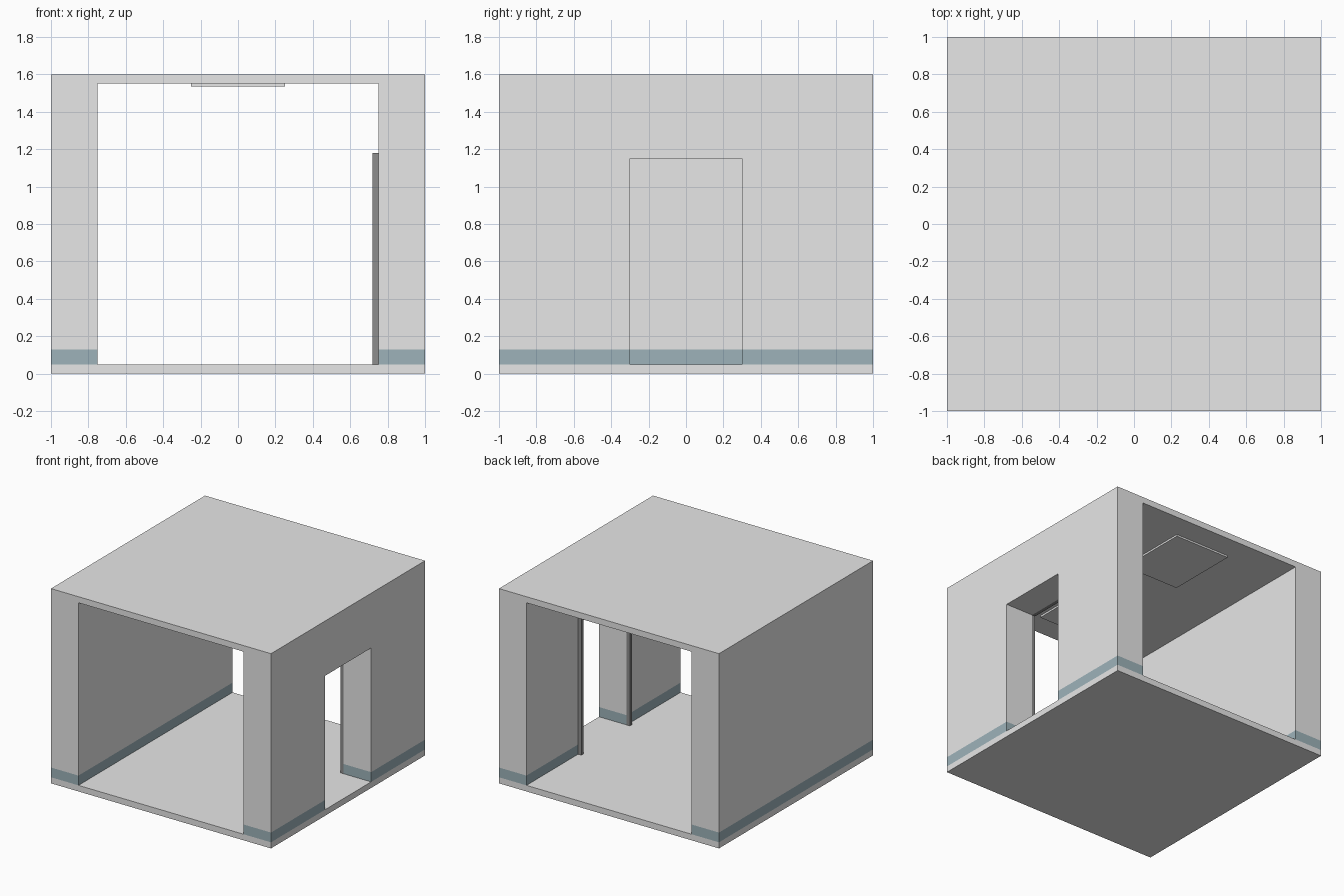
import bpy, bmesh
from mathutils import Vector

cube = bpy.data.objects.get("Cube")
if cube:
    bpy.data.objects.remove(cube, do_unlink=True)

FLOOR, CEILING, TOP = 0.05, 1.55, 1.6
INNER, OUTER = 0.75, 1.0
BAND_TOP = 0.13
DOOR_HALF, DOOR_TOP, TRIM = 0.3, 1.15, 0.03


def material(name, color):
    mat = bpy.data.materials.new(name)
    mat.use_nodes = True
    mat.diffuse_color = (*color, 1)
    mat.node_tree.nodes["Principled BSDF"].inputs["Base Color"].default_value = (*color, 1)
    return mat


plaster = material("light grey plaster", (0.8, 0.8, 0.8))
band = material("teal grey skirting", (0.34, 0.45, 0.49))
trim = material("dark grey trim", (0.27, 0.27, 0.27))


def extrude_profile(name, profile, x0, x1, mats, band_top=None):
    """Extrude a y-z outline along x; faces below band_top get the second material."""
    bm = bmesh.new()
    face = bm.faces.new([bm.verts.new((x0, y, z)) for y, z in profile])
    new = bmesh.ops.extrude_face_region(bm, geom=[face])["geom"]
    bmesh.ops.translate(bm, vec=Vector((x1 - x0, 0, 0)),
                        verts=[v for v in new if isinstance(v, bmesh.types.BMVert)])
    if band_top:
        bmesh.ops.bisect_plane(bm, geom=bm.verts[:] + bm.edges[:] + bm.faces[:],
                               plane_co=(0, 0, band_top), plane_no=(0, 0, 1))
        for f in bm.faces:
            f.material_index = int(f.calc_center_median().z < band_top)
    bmesh.ops.recalc_face_normals(bm, faces=bm.faces)
    mesh = bpy.data.meshes.new(name)
    bm.to_mesh(mesh)
    bm.free()
    for m in mats:
        mesh.materials.append(m)
    obj = bpy.data.objects.new(name, mesh)
    bpy.context.collection.objects.link(obj)
    return obj


def rectangle(y0, y1, z0, z1):
    return [(y0, z0), (y1, z0), (y1, z1), (y0, z1)]


def arch(outer, outer_top, inner, inner_top, base):
    """Outline of a square-headed opening standing on base."""
    return [(-outer, base), (-inner, base), (-inner, inner_top), (inner, inner_top),
            (inner, base), (outer, base), (outer, outer_top), (-outer, outer_top)]


# Slabs
extrude_profile("floor_slab", rectangle(-OUTER, OUTER, 0, FLOOR), -OUTER, OUTER, [plaster])
extrude_profile("ceiling_slab", rectangle(-OUTER, OUTER, CEILING, TOP), -OUTER, OUTER, [plaster])

# Side walls with a painted skirting band
extrude_profile("solid_wall", rectangle(-OUTER, OUTER, FLOOR, CEILING),
                -OUTER, -INNER, [plaster, band], BAND_TOP)
extrude_profile("doorway_wall", arch(OUTER, CEILING, DOOR_HALF, DOOR_TOP, FLOOR),
                INNER, OUTER, [plaster, band], BAND_TOP)

# Trim around the doorway, on the inside of the wall
extrude_profile("door_frame",
                arch(DOOR_HALF + TRIM, DOOR_TOP + TRIM, DOOR_HALF, DOOR_TOP, FLOOR),
                INNER - TRIM, INNER, [trim])

# Ceiling panels
for side, y in (("front", -0.5), ("back", 0.5)):
    extrude_profile(f"{side}_ceiling_panel", rectangle(y - 0.3, y + 0.3, 1.535, CEILING),
                    -0.25, 0.25, [plaster])
